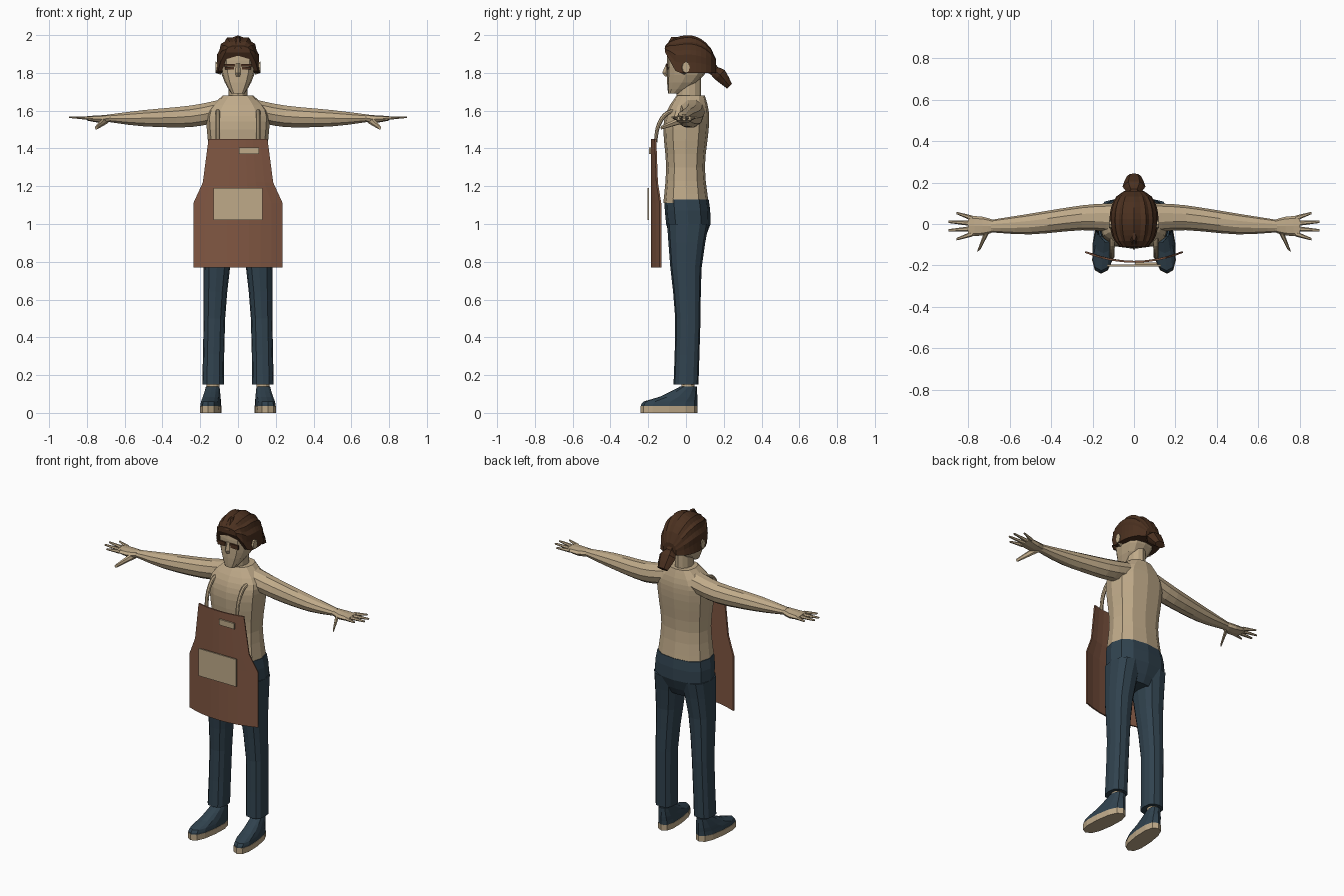
import bpy, bmesh, math
from mathutils import Vector

cube = bpy.data.objects.get("Cube")
if cube:
    bpy.data.objects.remove(cube)


def material(name, red, green, blue):
    mat = bpy.data.materials.new(name)
    mat.use_nodes = True
    mat.diffuse_color = (red, green, blue, 1)
    mat.node_tree.nodes["Principled BSDF"].inputs["Base Color"].default_value = (red, green, blue, 1)
    return mat


BEIGE = material("beige", .52, .4, .25)
BROWN = material("apron brown", .22, .095, .055)
BLUE = material("denim blue", .03, .055, .077)
HAIR = material("dark hair brown", .07, .03, .014)

X, Y, Z = Vector((1, 0, 0)), Vector((0, 1, 0)), Vector((0, 0, 1))


def finish(name, bm, mat, mirror=False):
    bmesh.ops.recalc_face_normals(bm, faces=bm.faces)
    mesh = bpy.data.meshes.new(name)
    bm.to_mesh(mesh)
    bm.free()
    mesh.materials.append(mat)
    ob = bpy.data.objects.new(name, mesh)
    bpy.context.collection.objects.link(ob)
    if mirror:
        modifier = ob.modifiers.new("mirror", 'MIRROR')
        modifier.use_mirror_merge = False
    return ob


def skin_rings(name, rings, mat, mirror=False):
    """Bridge closed rings of points and cap both ends."""
    bm = bmesh.new()
    loops = [[bm.verts.new(point) for point in ring] for ring in rings]
    count = len(loops[0])
    for low, high in zip(loops, loops[1:]):
        for i in range(count):
            j = (i + 1) % count
            bm.faces.new((low[i], low[j], high[j], high[i]))
    bm.faces.new(loops[0])
    bm.faces.new(loops[-1])
    return finish(name, bm, mat, mirror)


def refine(stations, steps):
    """Pass a smooth curve through the stations."""
    knots = [Vector(station) for station in stations]
    padded = [knots[0], *knots, knots[-1]]
    result = []
    for before, start, end, after in zip(padded, padded[1:], padded[2:], padded[3:]):
        leave, arrive, chord = (end - before) / 2, (after - start) / 2, end - start
        for i in range(steps):
            t = i / steps
            result.append(start + t * (leave + t * (3 * chord - 2 * leave - arrive
                                                    + t * (leave + arrive - 2 * chord))))
    return result + [knots[-1]]


def power(value, exponent):
    return math.copysign(abs(value) ** exponent, value)


def limb(name, stations, mat, across=X, over=Y, sides=12, square=1, mirror=True, steps=2, ridge=0):
    """Loft rounded sections; a station is x, y, z and the radii across and over."""
    rings = []
    for x, y, z, wide, deep in refine(stations, steps):
        ring = []
        for i in range(sides):
            angle = math.tau * i / sides
            groove = 1 - ridge * (i % 2)
            ring.append(Vector((x, y, z)) + across * (wide * groove * power(math.cos(angle), square))
                        + over * (deep * groove * power(math.sin(angle), square)))
        rings.append(ring)
    return skin_rings(name, rings, mat, mirror)


def body(name, rows, mat, x=0, over=Y, square=.8, mirror=False, steps=2):
    """Upright loft; a row is height, half width, front y and back y."""
    stations = []
    for height, half, front, back in rows:
        middle = (front + back) / 2
        stations.append((x + over.x * middle, middle, height, half, (back - front) / 2))
    return limb(name, stations, mat, over=over, square=square, mirror=mirror, steps=steps)


def box(name, low, high, mat, mirror=False):
    bm = bmesh.new()
    bmesh.ops.create_cube(bm, size=1)
    for vert in bm.verts:
        vert.co = [h if side > 0 else l for side, l, h in zip(vert.co, low, high)]
    return finish(name, bm, mat, mirror)


# Torso, neck and head
body("shirt", [(1.11, .165, -.12, .12), (1.3, .147, -.105, .1), (1.5, .165, -.12, .12),
               (1.6, .16, -.1, .12), (1.68, .08, -.05, .1)], BEIGE, steps=3)
body("neck", [(1.6, .05, -.05, .08), (1.8, .05, -.05, .08)], BEIGE, square=1)
body("head", [(1.69, .035, -.095, -.04), (1.75, .07, -.1, .06), (1.83, .096, -.1, .12),
              (1.9, .096, -.1, .12), (1.96, .07, -.07, .09)], BEIGE, square=.7)

# Face
limb("nose", [(0, -.1, 1.85, .01, .005), (0, -.106, 1.8, .014, .02), (0, -.1, 1.78, .01, .01)],
     BEIGE, sides=4, mirror=False, steps=1)
box("eyes", (.02, -.101, 1.818), (.07, -.092, 1.832), HAIR, True)
box("eyebrows", (.016, -.105, 1.834), (.074, -.096, 1.846), HAIR, True)
limb("ears", [(.09, -.01, 1.82, .02, .03), (.12, 0, 1.83, .02, .03)], BEIGE, Y, Z, 8)

# Swept-back hair: grooved arches from forehead to nape
SECTIONS, STRANDS = 10, 16
arches = []
for s in range(SECTIONS + 1):
    y = -.11 + .27 * s / SECTIONS
    swell = (1 - ((y - .02) / .145) ** 2) ** .35
    bottom = 1.8 + 1.8 * max(0, -.05 - y)
    rise = 1.87 + .13 * swell - 2 * max(0, y) ** 2 - bottom
    arch = []
    for i in range(STRANDS + 1):
        angle = math.pi * i / STRANDS
        groove = 1 - .05 * (i % 2)
        arch.append((.118 * swell * groove * power(math.cos(angle), .75), y,
                     bottom + rise * groove * abs(math.sin(angle)) ** .75))
    arches.append(arch)
skin_rings("hair", arches, HAIR)
limb("hair_tip", [(0, -.1, 1.93, .03, .015), (0, -.06, 1.99, .01, .02)], HAIR, sides=6, mirror=False)
limb("ponytail", [(0, .13, 1.83, .04, .04), (0, .15, 1.81, .03, .03), (0, .18, 1.79, .055, .04),
                  (0, .23, 1.73, .035, .02)], HAIR, over=Vector((0, .7, .7)), mirror=False, ridge=.1)

# Arms and hands
limb("arms", [(.1, .03, 1.6, .07, .06), (.25, .03, 1.57, .06, .06), (.5, 0, 1.56, .05, .045),
              (.69, -.01, 1.56, .03, .02)], BEIGE, Y, Z, 10, steps=3)
limb("palms", [(.68, -.01, 1.56, .03, .02), (.73, -.01, 1.555, .045, .02),
               (.8, -.01, 1.56, .05, .012)], BEIGE, Y, Z, 8, .8)
for i, finger in enumerate(("little", "ring", "middle", "index")):
    spread = i - 1.5
    limb(finger + "_fingers", [(.78, -.01 - .025 * spread, 1.56, .013, .012),
                               (.9 - .02 * spread ** 2, -.01 - .042 * spread, 1.566, .006, .005)],
         BEIGE, Y, Z, 6)
limb("thumbs", [(.7, -.02, 1.55, .025, .02), (.75, -.13, 1.51, .01, .01)], BEIGE, Vector((.8, -.5, 0)), Z, 6)

# Trousers
body("trouser_seat", [(.89, .12, -.07, .08), (1, .178, -.105, .13), (1.13, .167, -.115, .12)], BLUE)
limb("trouser_legs", [(.092, .01, 1, .086, .11), (.112, 0, .77, .07, .083), (.125, .01, .5, .057, .067),
                      (.132, 0, .15, .057, .066)], BLUE, square=.8)

# Feet, turned slightly outward
OUT = Vector((-.1, 1, 0))
body("ankles", [(.1, .035, -.025, .045), (.2, .035, -.025, .045)], BEIGE, .132, square=1, mirror=True)
body("shoe_soles", [(0, .053, -.24, .06), (.036, .055, -.24, .06)], BEIGE, .135, OUT, mirror=True, steps=1)
body("shoes", [(.034, .053, -.238, .06), (.06, .05, -.225, .06), (.085, .046, -.14, .06),
               (.14, .036, -.03, .058)], BLUE, .135, OUT, mirror=True)

# Curved apron panel
COLUMNS = 8
bm = bmesh.new()
rows = []
for z, half in [(.77, .235), (1.11, .235), (1.22, .185), (1.45, .155)]:
    xs = [half * (2 * i / COLUMNS - 1) for i in range(COLUMNS + 1)]
    rows.append([bm.verts.new((x, -.182 + .85 * x * x, z)) for x in xs])
for low, high in zip(rows, rows[1:]):
    for i in range(COLUMNS):
        bm.faces.new((low[i], low[i + 1], high[i + 1], high[i]))
solid = finish("apron", bm, BROWN).modifiers.new("thickness", 'SOLIDIFY')
solid.thickness = .009
solid.offset = 0

# Apron pockets and arched straps
box("large_pocket", (-.13, -.204, 1.02), (.13, -.195, 1.19), BEIGE)
box("chest_pocket", (.005, -.195, 1.37), (.11, -.186, 1.405), BEIGE)
strap = []
for i in range(5):
    angle = math.pi * i / 8
    strap.append((.106, -.06 - .1 * math.cos(angle), 1.44 + .16 * math.sin(angle), .012, .012))
limb("apron_straps", strap, BEIGE, over=Vector((0, .7, -.7)), sides=8)
